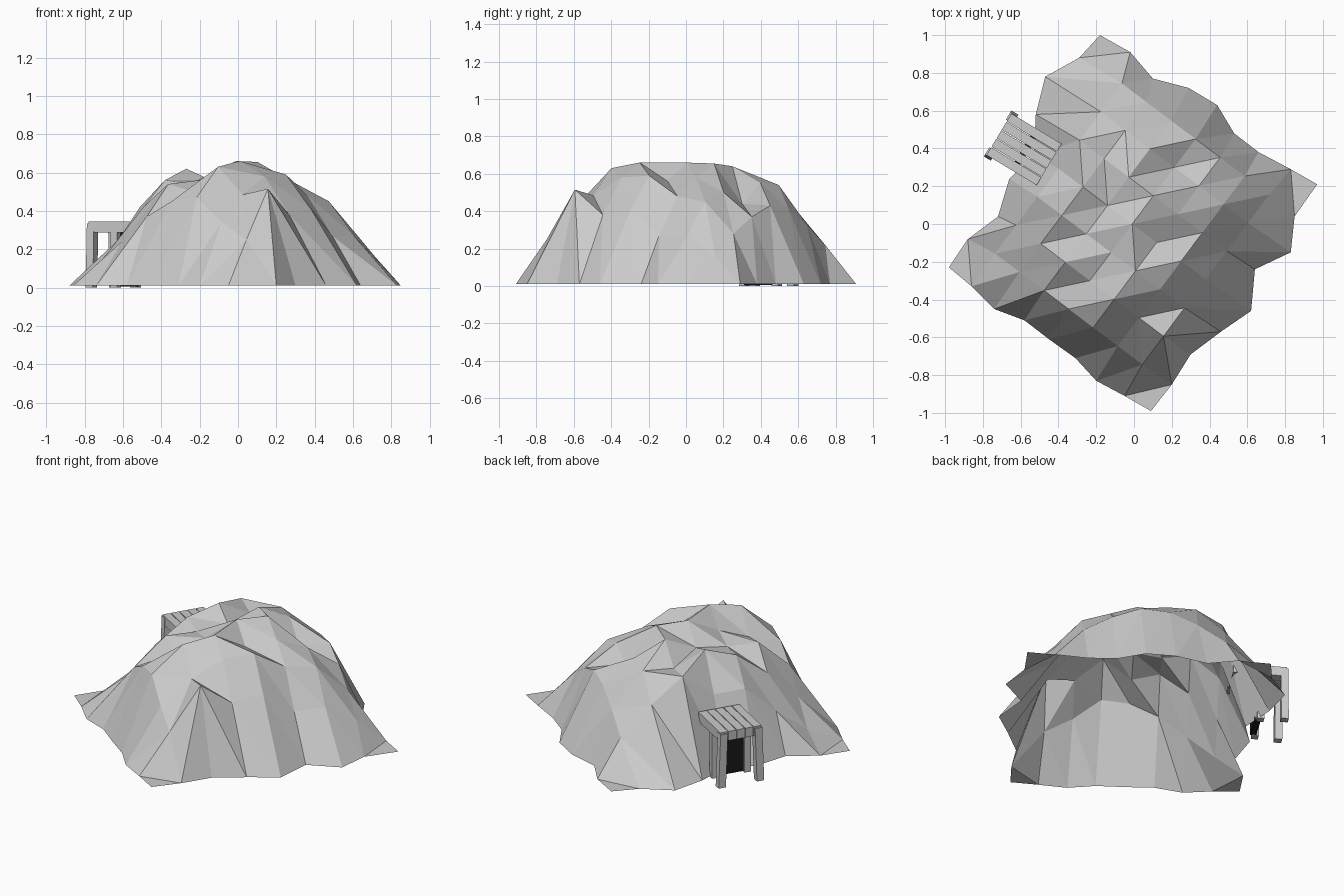
import bpy, bmesh, math
from mathutils import Matrix, Vector

if "Cube" in bpy.data.objects:
    bpy.data.objects.remove(bpy.data.objects["Cube"])

# ---------- rocky hill: a rotated 8 x 8 terrain sheet, open underneath ----------
N = 8
# heights of the inner grid points, one row per j = 1..7, columns i = 1..7
HEIGHT = [
    [.11, .24, .37, .45, .47, .34, .25],
    [.25, .42, .54, .50, .63, .485, .515],
    [.42, .56, .54, .57, .66, .58, .38],
    [.41, .62, .56, .66, .56, .59, .41],
    [.55, .53, .64, .655, .58, .48, .27],
    [.40, .54, .55, .44, .50, .45, .27],
    [.22, .33, .41, .43, .37, .28, .16],
]
# cells whose crease runs the other way
FLIPPED = {(0, 0), (7, 7), (6, 1), (7, 1), (4, 3), (2, 5), (1, 4), (2, 4)}
# ragged foot line, walked around the sheet from the left corner
FRONT = [(-.98, -.23), (-.86, -.33), (-.74, -.45), (-.58, -.51), (-.45, -.61),
         (-.31, -.71), (-.20, -.83), (-.05, -.91), (.09, -.99)]
RIGHT = [(.09, -.99), (.20, -.85), (.30, -.69), (.46, -.57), (.62, -.46),
         (.64, -.24), (.83, -.15), (.85, .04), (.97, .21)]
BACK = [(-.18, 1.0), (-.02, .91), (.10, .77), (.29, .72), (.44, .63),
        (.53, .48), (.66, .38), (.83, .29), (.97, .21)]
LEFT = [(-.98, -.23), (-.88, -.08), (-.72, .04), (-.66, .24), (-.53, .36),
        (-.52, .58), (-.47, .78), (-.29, .88), (-.18, 1.0)]


def hill_point(i, j):
    for on_edge, edge, k in ((j == 0, FRONT, i), (j == N, BACK, i),
                             (i == 0, LEFT, j), (i == N, RIGHT, j)):
        if on_edge:
            return (*edge[k], 0.01)
    u, v = i - 4, j - 4
    return (-.01 + .13 * u + .112 * v, -.098 * u + .15 * v, HEIGHT[j - 1][i - 1])


def finish(name, bm, color=None):
    me = bpy.data.meshes.new(name)
    bm.to_mesh(me)
    bm.free()
    ob = bpy.data.objects.new(name, me)
    bpy.context.collection.objects.link(ob)
    if color:
        mat = bpy.data.materials.new(name + "_material")
        mat.diffuse_color = color
        mat.use_nodes = True
        mat.node_tree.nodes["Principled BSDF"].inputs["Base Color"].default_value = mat.diffuse_color
        me.materials.append(mat)
    return ob


bm = bmesh.new()
grid = [[bm.verts.new(hill_point(i, j)) for j in range(N + 1)] for i in range(N + 1)]
for i in range(N):
    for j in range(N):
        a, b = grid[i][j], grid[i + 1][j]
        c, d = grid[i + 1][j + 1], grid[i][j + 1]
        if (i, j) in FLIPPED:
            a, b, c, d = b, c, d, a
        bm.faces.new((a, b, c))
        bm.faces.new((a, c, d))
finish("rocky_hill", bm)

# ---------- timber entrance, built in its own frame: x inward, y across ----------
FRAME = Matrix.Translation((-.715, .475, 0)) @ Matrix.Rotation(math.radians(-31), 4, 'Z')


def box(name, lo, hi, lean=0, color=None):
    """Box between two corners; lean shifts its foot outward."""
    bm = bmesh.new()
    bmesh.ops.create_cube(bm, size=1)
    for v in bm.verts:
        p = Vector([l + (h - l) * (c + .5) for l, h, c in zip(lo, hi, v.co)])
        if v.co.z < 0:
            p.y += lean
        v.co = FRAME @ p
    return finish(name, bm, color)


# roof planks
for k in range(5):
    y = (k - 2) * .052
    box(f"roof_plank_{k + 1}", (0, y - .024, .287), (.31, y + .024, .345))

# outer and inner posts on both sides
for side, s in (("left", 1), ("right", -1)):
    y0, y1 = sorted((s * .085, s * .13))
    box(f"outer_post_{side}", (-.008, y0, 0), (.035, y1, .335), s * .012)
    y0, y1 = sorted((s * .08, s * .122))
    box(f"inner_post_{side}", (.13, y0, 0), (.17, y1, .30))

# dark tunnel mouth
box("tunnel_mouth", (.145, -.085, .005), (.18, .085, .287), color=(.01, .01, .01, 1))
